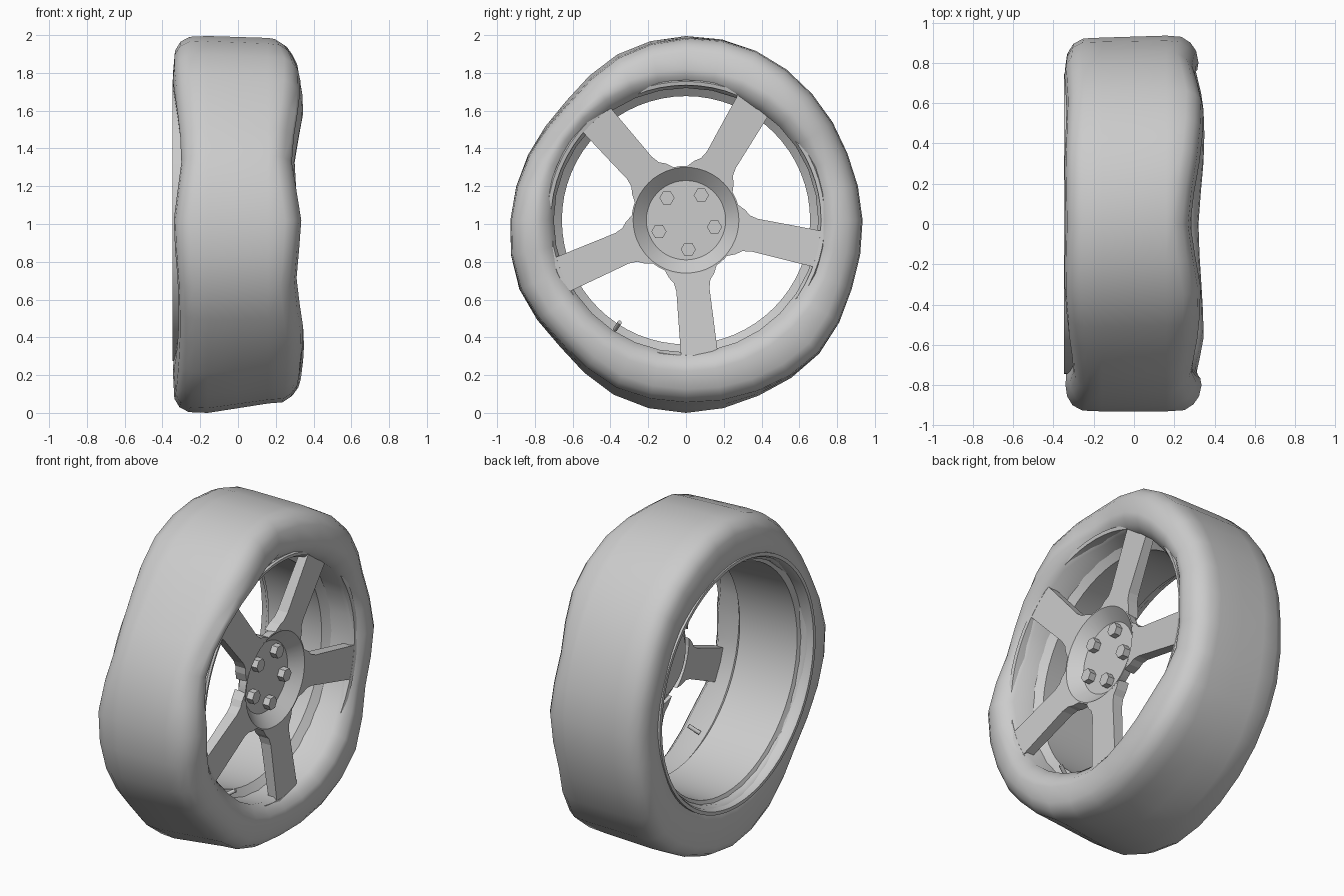
import bpy, bmesh, math
from mathutils import Matrix, Vector

if "Cube" in bpy.data.objects:
    bpy.data.objects.remove(bpy.data.objects["Cube"])

CZ = 1.02          # axle height; the axle runs along x


def finish(name, bm, smooth=None):
    bmesh.ops.recalc_face_normals(bm, faces=bm.faces[:])
    me = bpy.data.meshes.new(name)
    bm.to_mesh(me)
    bm.free()
    ob = bpy.data.objects.new(name, me)
    bpy.context.collection.objects.link(ob)
    if smooth:
        bpy.ops.object.select_all(action='DESELECT')
        ob.select_set(True)
        bpy.context.view_layer.objects.active = ob
        bpy.ops.object.shade_smooth_by_angle(angle=math.radians(smooth))
    return ob


def loft(name, profile_at, segs, closed, smooth):
    """Sweep a profile of (x, radius) points round the axle; it may change with angle."""
    bm = bmesh.new()
    rings = []
    for i in range(segs):
        a = 2 * math.pi * i / segs
        rings.append([bm.verts.new((x, r * math.cos(a), CZ + r * math.sin(a)))
                      for x, r in profile_at(i)])
    n = len(rings[0])
    for i in range(segs):
        p, q = rings[i], rings[(i + 1) % segs]
        for j in range(n if closed else n - 1):
            k = (j + 1) % n
            bm.faces.new((p[j], p[k], q[k], q[j]))
    if not closed:
        bm.faces.new([r[0] for r in rings])
        bm.faces.new([r[-1] for r in rings])
    return finish(name, bm, smooth)


def cyc(table, i):
    """Smooth periodic lookup, two steps per table entry."""
    n, k = len(table), i // 2
    if i % 2 == 0:
        return table[k % n]
    a, b, c, d = (table[(k + o) % n] for o in (-1, 0, 1, 2))
    return (9 * (b + c) - a - d) / 16


# Tyre: lumpy outer radius and side walls, sampled every 22.5 degrees from +y
R_BACK = [.925, .925, .945, .97, .975, .95, .895, .905, .93, .955, .945, 1.0, 1.02, 1.005, .998, .95]
R_FRONT = [.935, .925, .945, .97, .965, .935, .88, .90, .93, .95, .93, .965, .97, .985, .995, .95]
W_FRONT = [.32, .30, .345, .325, .28, .33, .315, .285, .335, .31, .345, .335, .32, .345, .345, .30]
W_BACK = [.335, .345, .335, .345, .34, .345, .32, .30, .34, .32, .315, .33, .345, .34, .33, .345]


def tyre_profile(i):
    rb, rf, wf, wb = (cyc(t, i) for t in (R_BACK, R_FRONT, W_FRONT, W_BACK))
    return [(wf - .06, .70), (wf - .03, .735), (wf - .006, .765), (wf, .80),
            (wf - .012, rf - .075), (wf - .04, rf - .035), (wf - .085, rf - .006), (.16, rf),
            (0, (rf + rb) / 2), (-.16, rb), (-wb + .085, rb - .004), (-wb + .035, rb - .03),
            (-wb + .008, rb - .075), (-wb, .80), (-wb + .004, .735), (-wb + .04, .70)]


loft("tyre", tyre_profile, 32, True, 60)

# Rim barrel with lips on both sides
RIM = [(.275, .742), (.285, .735), (.28, .715), (.255, .712), (.14, .705), (.10, .657),
       (-.27, .678), (-.285, .71), (-.33, .715), (-.347, .725), (-.347, .745), (-.30, .745),
       (-.26, .72), (-.2, .69), (.08, .68), (.12, .715), (.24, .722)]
loft("rim", lambda i: RIM, 64, True, 30)

# Thin hub with a dished face
HUB = [(.15, .21), (.20, .283), (.25, .288), (.25, .280), (.185, .21)]
loft("hub", lambda i: HUB, 48, False, 30)

# Five spokes, each a flat outline with flared root
half = [(.725, .098), (.50, .092), (.37, .088), (.325, .097), (.295, .12)]
root = [(.283 * math.cos(math.radians(a)), .283 * math.sin(math.radians(a)))
        for a in (-30, -20, -10, 0, 10, 20, 30)]
outline = root + half[::-1] + [(u, -v) for u, v in half]
for s in range(5):
    a = math.radians(59.7 + 72 * s)
    bm = bmesh.new()
    sides = []
    for hub_x, tip_x in ((.25, .28), (.18, .225)):
        ring = []
        for u, v in outline:
            t = (u - .28) / .445
            ring.append(bm.verts.new((hub_x + (tip_x - hub_x) * t,
                                      u * math.cos(a) - v * math.sin(a),
                                      CZ + u * math.sin(a) + v * math.cos(a))))
        bm.faces.new(ring)
        sides.append(ring)
    f, b = sides
    for j in range(len(f)):
        k = (j + 1) % len(f)
        bm.faces.new((f[j], f[k], b[k], b[j]))
    finish(f"spoke_{s + 1}", bm)


def rod(name, p, q, radius, sides, smooth=None, spin=0):
    p, q = Vector(p), Vector(q)
    bm = bmesh.new()
    m = (Matrix.Translation((p + q) / 2) @ (q - p).to_track_quat('Z', 'Y').to_matrix().to_4x4()
         @ Matrix.Rotation(spin, 4, 'Z'))
    bmesh.ops.create_cone(bm, cap_ends=True, segments=sides, radius1=radius, radius2=radius,
                          depth=(q - p).length, matrix=m)
    finish(name, bm, smooth)


# Wheel bolts
for s in range(5):
    a = math.radians(58.5 + 72 * s)
    y, z = .155 * math.cos(a), CZ + .155 * math.sin(a)
    rod(f"wheel_bolt_{s + 1}", (.17, y, z), (.225, y, z), .04, 6, spin=math.radians(30))

# Valve stem
va = math.radians(237)
rod("valve_stem", (.17, .69 * math.cos(va), CZ + .69 * math.sin(va)),
    (.23, .645 * math.cos(va), CZ + .645 * math.sin(va)), .012, 10, 40)
